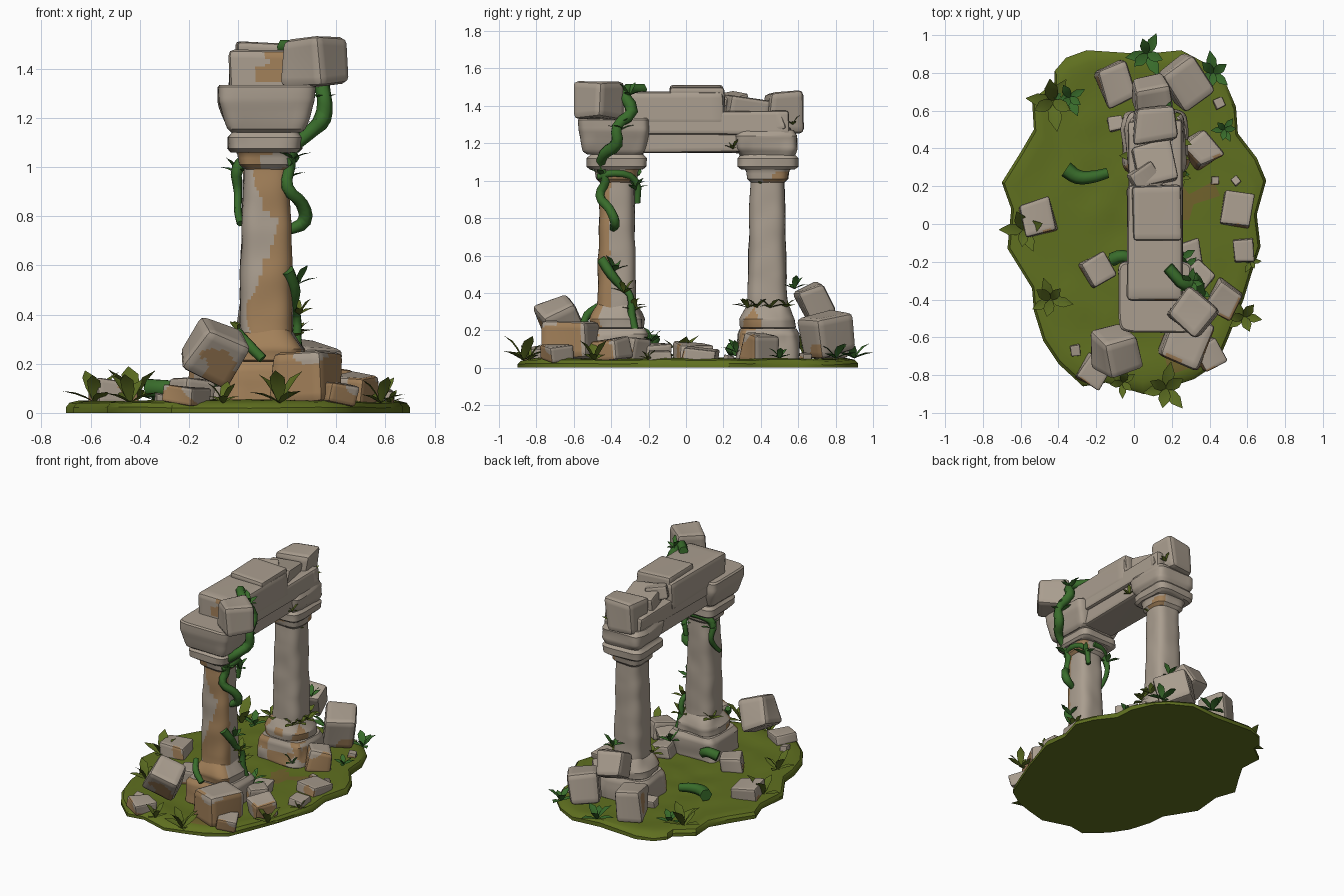
import bpy
import bmesh
import math
import random
from mathutils import Vector, Euler, Matrix, noise

old = bpy.data.objects.get("Cube")
if old:
    bpy.data.objects.remove(old, do_unlink=True)

rng = random.Random(7)


def material(name, color):
    mat = bpy.data.materials.new(name)
    mat.use_nodes = True
    mat.diffuse_color = (*color, 1)
    bsdf = mat.node_tree.nodes["Principled BSDF"]
    bsdf.inputs["Base Color"].default_value = (*color, 1)
    bsdf.inputs["Roughness"].default_value = 0.9
    return mat


STONE = material("grey stone", (0.40, 0.34, 0.275))
SAND = material("brown sandstone", (0.36, 0.215, 0.1))
MOSS = material("moss ground", (0.115, 0.16, 0.014))
EARTH = material("bare earth", (0.16, 0.12, 0.025))
VINE = material("vine green", (0.04, 0.15, 0.024))
LEAF = material("olive leaf", (0.105, 0.15, 0.015))


def finish(name, bm, mats, rule=None):
    """Paint faces by rule, shade smooth with sharp edges kept, add the object."""
    for f in bm.faces:
        f.smooth = True
        if rule and rule(f.calc_center_median(), f.normal):
            f.material_index = 1
    for e in bm.edges:
        e.smooth = e.calc_face_angle(3) < 0.6
    mesh = bpy.data.meshes.new(name)
    bm.to_mesh(mesh)
    bm.free()
    for m in mats:
        mesh.materials.append(m)
    obj = bpy.data.objects.new(name, mesh)
    bpy.context.collection.objects.link(obj)


def stained(amount, mid=0.0, fade=0.0):
    """Brown weathering on faces turned to the front, fading above mid height."""
    return lambda c, n: n.y < -0.25 and noise.noise(c * 7) < amount + fade * (mid - c.z)


def loft(name, cx, cy, rings, power, rule=None, rough=0.008, sides=64):
    """Stack of rounded-square rings given as (z, half width, half depth)."""
    bm = bmesh.new()
    full = [rings[0]]
    for a, b in zip(rings, rings[1:]):
        steps = max(1, math.ceil((b[0] - a[0]) / 0.014))
        full += [[p + (q - p) * i / steps for p, q in zip(a, b)] for i in range(1, steps + 1)]
    loops = []
    for z, hx, hy in full:
        loop = []
        for i in range(sides):
            t = 2 * math.pi * (i + 0.5) / sides
            c, s = math.cos(t), math.sin(t)
            p = Vector((cx + hx * math.copysign(abs(c) ** (2 / power), c),
                        cy + hy * math.copysign(abs(s) ** (2 / power), s), z))
            push = noise.noise(p * 8) * rough
            loop.append(bm.verts.new(p + Vector((c, s, 0)) * push))
        loops.append(loop)
    for a, b in zip(loops, loops[1:]):
        for i in range(sides):
            j = (i + 1) % sides
            bm.faces.new((a[i], a[j], b[j], b[i]))
    bm.faces.new(loops[0][::-1])
    bm.faces.new(loops[-1])
    bm.normal_update()
    finish(name, bm, [STONE, SAND], rule)


def block(name, loc, size, rot=(0, 0, 0), brown=-0.9, jitter=0.09, rule=None):
    """Worn stone block with rounded edges and uneven corners."""
    bm = bmesh.new()
    bmesh.ops.create_cube(bm, size=1)
    small = min(size)
    for v in bm.verts:
        v.co = Vector(a * b for a, b in zip(v.co, size))
        v.co += Vector([rng.uniform(-1, 1) for _ in range(3)]) * jitter * small
    bmesh.ops.bevel(bm, geom=bm.edges[:], offset=0.14 * small, segments=2, profile=0.5, affect='EDGES')
    long_edges = [e for e in bm.edges if e.calc_length() > 0.45 * small]
    bmesh.ops.subdivide_edges(bm, edges=long_edges, cuts=11, use_grid_fill=True)
    turn = Euler([math.radians(a) for a in rot]).to_matrix().to_4x4()
    bm.transform(Matrix.Translation(loc) @ turn)
    bmesh.ops.recalc_face_normals(bm, faces=bm.faces)
    finish(name, bm, [STONE, SAND], rule or stained(brown, loc[2], 3))


def tube(name, points, radius):
    """Knotty vine stem along a smooth path."""
    cu = bpy.data.curves.new(name, 'CURVE')
    cu.dimensions = '3D'
    cu.bevel_depth = radius
    cu.bevel_resolution = 1
    cu.resolution_u = 3
    cu.use_fill_caps = True
    sp = cu.splines.new('BEZIER')
    sp.bezier_points.add(len(points) - 1)
    for i, (bp, p) in enumerate(zip(sp.bezier_points, points)):
        bp.co = p
        bp.handle_left_type = bp.handle_right_type = 'AUTO'
        bp.radius = (1.15 - 0.4 * i / len(points)) * rng.uniform(0.8, 1.15)
    cu.materials.append(VINE)
    obj = bpy.data.objects.new(name, cu)
    bpy.context.collection.objects.link(obj)
    bpy.ops.object.select_all(action='DESELECT')
    obj.select_set(True)
    bpy.context.view_layer.objects.active = obj
    bpy.ops.object.convert(target='MESH')


def tuft(name, loc, length, count, mat, lift=0.8):
    """Rosette of broad, folded leaves, alternately upright and spreading."""
    bm = bmesh.new()
    start = rng.uniform(0, 6)
    for k in range(count):
        a = start + 2 * math.pi * k / count + rng.uniform(-0.3, 0.3)
        out, side = Vector((math.cos(a), math.sin(a), 0)), Vector((-math.sin(a), math.cos(a), 0))
        ln, up = length * rng.uniform(0.85, 1.1), lift * (1.3 if k % 2 else 0.5)
        reach = 0.75 if k % 2 else 1
        rows = []
        for t, w in ((0, 0.06), (0.3, 0.21), (0.6, 0.22), (1, 0.01)):
            mid = Vector(loc) + out * ln * reach * t + Vector((0, 0, ln * up * (1.4 * t - 0.5 * t * t)))
            edge = side * ln * w
            fold = Vector((0, 0, ln * w * 0.25))
            rows.append([bm.verts.new(p) for p in (mid - edge + fold, mid, mid + edge + fold)])
        for r, s in zip(rows, rows[1:]):
            for i in (0, 1):
                bm.faces.new((r[i], s[i], s[i + 1], r[i + 1]))
    bm.normal_update()
    finish(name, bm, [mat])


# Mossy ground slab with a ragged rim
rim = [(0.70, 0.23), (0.65, 0.35), (0.55, 0.48), (0.54, 0.62), (0.48, 0.76), (0.4, 0.84), (0.25, 0.92),
       (0.05, 0.9), (-0.25, 0.92), (-0.36, 0.88), (-0.42, 0.81), (-0.42, 0.75), (-0.54, 0.66), (-0.53, 0.5),
       (-0.6, 0.38), (-0.7, 0.22), (-0.65, 0.08), (-0.67, -0.13), (-0.54, -0.34), (-0.53, -0.46),
       (-0.48, -0.62), (-0.4, -0.74), (-0.27, -0.86), (-0.15, -0.84), (0.05, -0.9), (0.2, -0.86),
       (0.32, -0.82), (0.44, -0.74), (0.5, -0.6), (0.58, -0.4), (0.62, -0.27), (0.67, -0.12), (0.65, 0.05)]
bm = bmesh.new()
levels = [(1, 0), (1, 0.022), (0.98, 0.04)] + [(0.97 - k / 25, 0.048) for k in range(1, 24)]
rings = []
for s, z in levels:
    bump = 0.012 if z > 0.01 else 0
    rings.append([bm.verts.new((x * s, y * s, z + bump * noise.noise(Vector((x * s, y * s, 0)) * 6)))
                  for x, y in rim])
for a, b in zip(rings, rings[1:]):
    for i in range(len(rim)):
        j = (i + 1) % len(rim)
        bm.faces.new((a[i], a[j], b[j], b[i]))
bm.faces.new(rings[0][::-1])
bm.faces.new(rings[-1])
bm.normal_update()
finish("ground", bm, [MOSS, EARTH],
       lambda c, n: n.z > 0.5 and min((c.xy - Vector(p)).length for p in
                                      ((0.3, 0.14), (0.25, -0.66))) < 0.1 + 0.12 * noise.noise(c * 9))


# Weathering on the shafts, necks and broken lintel end
def front_stain(c, n):
    edge = 0.045 + 0.09 * min(1, max(0, (c.z - 0.45) / 0.15)) - 0.03 * (c.z > 0.8)
    return n.y < -0.1 and c.x > edge + 0.06 * noise.noise(c * 6)


def back_stain(c, n):
    return n.y < -0.2 and abs(c.z - 0.7) > 0.25 and noise.noise(c * 7) < -0.05


def neck_stain(c, n):
    return (n.x > 0.2 or n.y < -0.2) and noise.noise(c * 7) < 0.12


def lintel_stain(c, n):
    return n.y < -0.5 and abs(c.x - 0.15) < 0.05 + 0.08 * noise.noise(c * 12) and c.z > 1.35


# Columns: plinth, foot, shaft, neck and cushion
CX = 0.115
for label, cy, shaft_rule in (("front", -0.37, front_stain), ("back", 0.435, back_stain)):
    brown = stained(0.4 if label == "front" else 0.0)
    loft(label + "_plinth", CX, cy, [(0.03, 0.16, 0.15), (0.05, 0.175, 0.165), (0.18, 0.175, 0.16),
                                     (0.21, 0.155, 0.145)], 7, brown, 0.025)
    loft(label + "_foot", CX, cy, [(0.2, 0.12, 0.12), (0.215, 0.145, 0.14), (0.26, 0.15, 0.14),
                                   (0.3, 0.125, 0.12), (0.34, 0.1, 0.1)], 4, brown, 0.025)
    loft(label + "_shaft", CX, cy, [(0.28, 0.108, 0.106), (0.6, 0.105, 0.1), (1.03, 0.092, 0.09)],
         3.2, shaft_rule, 0.007)
    loft(label + "_neck", CX, cy, [(0.99, 0.09, 0.09), (1.01, 0.11, 0.11), (1.05, 0.115, 0.115),
                                   (1.08, 0.13, 0.135)], 4, neck_stain, 0.01)
    loft(label + "_cushion", CX - 0.005, cy, [(1.06, 0.135, 0.14), (1.075, 0.15, 0.16), (1.12, 0.152, 0.16),
                                              (1.14, 0.135, 0.14), (1.16, 0.13, 0.14)], 6, None, 0.012)

# Capitals and broken lintel
loft("front_capital", CX, -0.385, [(1.14, 0.14, 0.14), (1.155, 0.155, 0.16), (1.25, 0.192, 0.183),
                                   (1.27, 0.198, 0.186), (1.325, 0.2, 0.186), (1.335, 0.19, 0.178)],
     9, None, 0.012)
loft("back_capital", CX, 0.43, [(1.135, 0.13, 0.14), (1.17, 0.15, 0.16), (1.24, 0.155, 0.17),
                                (1.27, 0.14, 0.15)], 7, None, 0.02)
block("lower_lintel", (CX, 0.1, 1.22), (0.25, 0.92, 0.14), jitter=0.05)
block("middle_lintel", (CX, 0.13, 1.305), (0.28, 0.84, 0.12), (0, -2, 0), jitter=0.07)
block("upper_lintel", (0.11, -0.1, 1.385), (0.29, 0.61, 0.18), jitter=0.04, rule=lintel_stain)
block("top_slab", (0.12, 0.06, 1.445), (0.25, 0.29, 0.12), (0, 2, 1), jitter=0.05)
block("broken_piece", (0.11, 0.32, 1.39), (0.2, 0.22, 0.11), (-9, 4, 12))
block("broken_chip", (0.06, 0.24, 1.42), (0.14, 0.14, 0.09), (8, 12, 30))
block("end_block", (0.1, 0.53, 1.37), (0.21, 0.19, 0.21), (4, 3, 5), jitter=0.12)
block("end_chip", (0.14, 0.46, 1.31), (0.22, 0.16, 0.12), (12, 0, -10))
block("perched_block", (0.305, -0.465, 1.43), (0.2, 0.19, 0.19), (3, -4, -38))

# Large fallen blocks
block("tilted_block", (-0.105, -0.665, 0.255), (0.2, 0.2, 0.21), (28, 24, 18), -0.15)
block("corner_block", (0.28, -0.61, 0.145), (0.24, 0.25, 0.2), (0, 0, -20), 0.6)
block("rear_left_block", (0.27, 0.745, 0.18), (0.2, 0.22, 0.22), (12, 5, 35), -0.4)
block("rear_right_block", (-0.09, 0.74, 0.15), (0.17, 0.2, 0.2), (4, 3, 20), -0.4)
block("rear_top_block", (0.09, 0.69, 0.36), (0.18, 0.16, 0.17), (28, 6, 8), -0.4)

# Small scattered stones: x, y, width, height, spin
stones = [(-0.51, 0.03, 0.17, 0.1, 15), (0.55, 0.08, 0.16, 0.07, -10), (0.58, -0.14, 0.11, 0.06, 5),
          (0.36, 0.4, 0.16, 0.15, 35), (-0.19, -0.25, 0.14, 0.11, 30), (0.48, -0.4, 0.15, 0.12, -30),
          (0.4, -0.69, 0.13, 0.09, 30), (-0.21, -0.78, 0.14, 0.07, -30), (-0.1, 0.53, 0.07, 0.07, 10),
          (0.45, 0.64, 0.05, 0.04, 20), (0.43, 0.23, 0.04, 0.03, 0), (0.54, 0.23, 0.04, 0.03, 40),
          (-0.31, -0.67, 0.05, 0.04, 10), (0.29, -0.16, 0.13, 0.1, 12), (0.34, -0.28, 0.12, 0.12, 50)]
for i, (x, y, w, h, spin) in enumerate(stones):
    block(f"stone_{i}", (x, y, 0.035 + h / 2), (w, w * 1.08, h), (rng.uniform(-8, 8), 5, spin), -0.1, 0.11)

# Vines
tube("hanging_vine", [(0.18, -0.23, 1.49), (0.28, -0.33, 1.47), (0.32, -0.29, 1.37), (0.35, -0.37, 1.29),
                      (0.345, -0.37, 1.2), (0.29, -0.44, 1.14), (0.22, -0.45, 1.07), (0.21, -0.43, 1),
                      (0.2, -0.46, 0.92), (0.26, -0.41, 0.85), (0.27, -0.38, 0.78), (0.21, -0.39, 0.745)], 0.031)
tube("side_vine", [(0.14, -0.26, 1.05), (0.05, -0.27, 1.04), (0, -0.3, 1), (0, -0.28, 0.9),
                   (0, -0.33, 0.82), (0.01, -0.39, 0.77)], 0.022)
tube("neck_vine", [(0.2, -0.47, 1.02), (0.23, -0.38, 1.04), (0.2, -0.27, 1), (0.18, -0.26, 0.88)], 0.018)
tube("low_vine", [(0.2, -0.45, 0.58), (0.23, -0.4, 0.5), (0.22, -0.34, 0.43), (0.24, -0.3, 0.39),
                  (0.24, -0.29, 0.28), (0.28, -0.25, 0.12)], 0.022)
tube("base_vine", [(0.1, -0.55, 0.22), (0.04, -0.53, 0.28), (0, -0.47, 0.33)], 0.022)
tube("ground_vine", [(-0.36, 0.29, 0.1), (-0.3, 0.25, 0.1), (-0.22, 0.25, 0.1), (-0.14, 0.27, 0.09)], 0.04)
tube("side_root", [(-0.12, -0.19, 0.13), (-0.06, -0.17, 0.15), (0, -0.2, 0.12)], 0.035)

# Ground plants: x, y, leaf length
plants = [(-0.43, 0.65, 0.15), (-0.58, -0.03, 0.13), (-0.44, -0.4, 0.12), (0.17, -0.87, 0.13),
          (-0.06, -0.84, 0.09), (0.58, -0.49, 0.11), (0.62, -0.2, 0.06)]
for i, (x, y, ln) in enumerate(plants):
    tuft(f"plant_{i}", (x, y, 0.04), ln, 6, LEAF)
for i, (x, y, ln) in enumerate([(0.07, 0.9, 0.12), (-0.34, 0.67, 0.1), (0.42, 0.8, 0.11), (0.48, 0.5, 0.08)]):
    tuft(f"green_plant_{i}", (x, y, 0.05), ln, 6, VINE, 0.6)

# Olive leaves spread over both column feet
for i, (x, y) in enumerate([(0.22, 0.38), (0.23, 0.45), (0.18, 0.53), (0.02, 0.36), (0.2, 0.33), (0.01, -0.3)]):
    tuft(f"foot_leaves_{i}", (x, y, 0.32), 0.09, 6, LEAF, 0.5)

# Ivy leaves on the columns and vines
olive_ivy = [(0.23, -0.28, 0.3), (0.25, -0.33, 0.4), (0.2, 0.4, 0.98), (0.25, 0.25, 1.17), (0.2, 0.57, 1.3)]
green_ivy = [(0.24, -0.38, 0.52), (0.27, -0.23, 0.12), (0.24, 0.27, 0.08), (0.17, 0.58, 0.42), (0, -0.28, 0.97),
             (0.3, -0.31, 1.45), (0.22, -0.45, 1.03), (0.34, -0.35, 1.27), (0.2, -0.27, 0.95), (0.25, -0.18, 0.14)]
for mat, spots in ((LEAF, olive_ivy), (VINE, green_ivy)):
    for i, p in enumerate(spots):
        tuft(f"{mat.name.split()[0]}_ivy_{i}", p, 0.05 if p[2] > 0.9 and mat == LEAF else 0.08, 5, mat)
